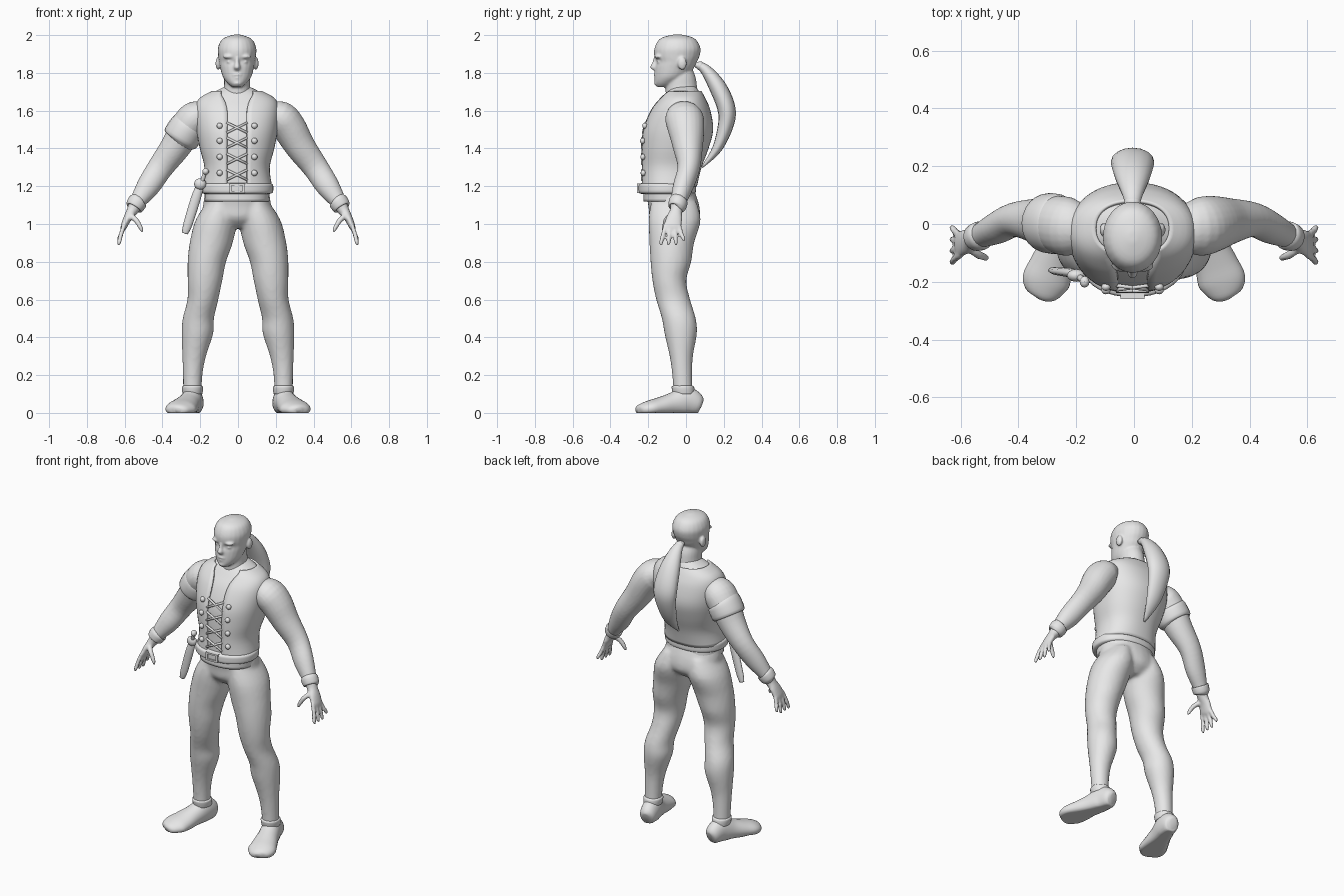
import bpy
import bmesh
from math import sin, cos, pi, asin
from mathutils import Vector

cube = bpy.data.objects.get("Cube")
if cube:
    bpy.data.objects.remove(cube, do_unlink=True)

grey = bpy.data.materials.new("plain grey")
grey.use_nodes = True
grey.diffuse_color = (0.8, 0.8, 0.8, 1)
grey.node_tree.nodes["Principled BSDF"].inputs["Base Color"].default_value = (0.8, 0.8, 0.8, 1)

MID = -0.005  # centre line of head and torso


def spline(rows, steps):
    """Catmull-Rom interpolation of whole section rows."""
    out, last = [], len(rows) - 1
    for i in range(last):
        p0, p1, p2, p3 = (rows[min(max(i + k, 0), last)] for k in (-1, 0, 1, 2))
        for s in range(steps):
            t = s / steps
            out.append([b + 0.5 * t * (c - a + t * (2 * a - 5 * b + 4 * c - d + t * (3 * (b - c) + d - a)))
                        for a, b, c, d in zip(p0, p1, p2, p3)])
    return out + [list(rows[last])]


def add_tube(bm, rows, hint, flat, sides, steps, power, gapped):
    """Skin one run of oval sections (x, y, z, half width, half depth[, gap angle])."""
    secs = spline(rows, steps)
    pts = [Vector(s[:3]) for s in secs]
    rings = []
    for i, s in enumerate(secs):
        along = pts[min(i + 1, len(pts) - 1)] - pts[max(i - 1, 0)]
        t = Vector((0, 0, 1)) if flat else along.normalized()
        v = t.cross(hint).normalized()
        u = v.cross(t)
        gap = s[5] if gapped else 0
        ring = []
        for k in range(sides + 1 if gapped else sides):
            ang = -pi / 2 + gap + (2 * pi - 2 * gap) * k / sides
            c, d = cos(ang), sin(ang)
            c = abs(c) ** power * (1 if c > 0 else -1)
            d = abs(d) ** power * (1 if d > 0 else -1)
            ring.append(bm.verts.new(pts[i] + u * c * max(s[3], 0.001) + v * d * max(s[4], 0.001)))
        rings.append(ring)
    for r, q in zip(rings, rings[1:]):
        for k in range(sides):
            n = (k + 1) % len(r)
            bm.faces.new((r[k], r[n], q[n], q[k]))
    if not gapped:
        bm.faces.new(rings[0][::-1])
        bm.faces.new(rings[-1])


def loft(name, paths, hint=(1, 0, 0), flat=False, sides=24, steps=4, power=1.0,
         gapped=False, voxel=0, floor=False):
    bm = bmesh.new()
    for rows in paths:
        add_tube(bm, rows, Vector(hint), flat, sides, steps, power, gapped)
    if floor:
        for v in bm.verts:
            v.co.z = max(v.co.z, 0)
    bmesh.ops.recalc_face_normals(bm, faces=bm.faces)
    return finish(name, bm, voxel)


def finish(name, bm, voxel=0, smooth=True):
    mesh = bpy.data.meshes.new(name)
    bm.to_mesh(mesh)
    bm.free()
    mesh.materials.append(grey)
    obj = bpy.data.objects.new(name, mesh)
    bpy.context.collection.objects.link(obj)
    if smooth:
        mesh.shade_smooth()
    if voxel:  # melt overlapping volumes into one skin
        melt = obj.modifiers.new("melt", 'REMESH')
        melt.mode = 'VOXEL'
        melt.voxel_size = voxel
        melt.use_smooth_shade = True
        relax = obj.modifiers.new("relax", 'SMOOTH')
        relax.iterations = 4
    return obj


def stack(rows, x=MID):
    """Rows of (z, y, half width, half depth) on a vertical line."""
    return [(x, y, z, a, b) for z, y, a, b in rows]


def blob(x, y, z, a, b, c):
    return [(x, y, z + c * sin(t * pi / 8), a * cos(t * pi / 8), b * cos(t * pi / 8)) for t in range(-4, 5)]


def rod(p, q, r):
    return [(*p, r, r), (*q, r, r)]


def flip(rows, s):
    return [(s * r[0], *r[1:]) for r in rows]


# Torso and the open vest around it
TORSO = [(1.12, -.085, .17, .14), (1.2, -.09, .172, .135), (1.3, -.078, .16, .147),
         (1.4, -.06, .184, .166), (1.5, -.043, .203, .174), (1.6, -.03, .21, .146),
         (1.66, -.02, .19, .112), (1.7, -.015, .12, .085), (1.73, -.01, .06, .06)]
torso = loft("torso", [stack(TORSO)], flat=True, sides=40, power=.88)
vest_rows = []
for z, y, a, b in TORSO[1:-1]:
    a, b = a + .007, b + .007
    opening = .052 + max(0, z - 1.6) * .3
    vest_rows.append((MID, y, z, a, b, asin((opening / a) ** (1 / .88))))
vest = loft("vest", [vest_rows], flat=True, sides=44, power=.88, gapped=True)
shell = vest.modifiers.new("cloth", 'SOLIDIFY')
shell.thickness = .012
shell.offset = 0

# Trousers: hips and both legs melted together
HIPS = [(1.19, -.09, .165, .13), (1.1, -.065, .18, .135), (1.03, -.06, .17, .13), (.98, -.06, .07, .08)]
LEG = [(.09, -.065, 1.12, .07, .12), (.115, -.06, 1.02, .11, .138), (.142, -.075, .9, .114, .118),
       (.165, -.08, .8, .102, .108), (.175, -.088, .7, .092, .09), (.186, -.068, .6, .082, .09),
       (.21, -.038, .5, .083, .09), (.215, -.028, .42, .084, .086), (.232, -.025, .3, .063, .062),
       (.24, -.02, .2, .052, .053), (.242, -.015, .08, .048, .05)]
loft("trousers", [stack(HIPS), LEG, flip(LEG, -1)], flat=True, voxel=.012)

# Shoes with cuffs
SHOE = [(.225, .08, .04, .02, .03), (.228, .065, .045, .045, .055), (.24, 0, .06, .056, .078),
        (.262, -.07, .045, .062, .062), (.285, -.14, .03, .075, .052), (.305, -.2, .02, .082, .044),
        (.315, -.245, .015, .055, .03), (.32, -.26, .012, .02, .015)]
CUFF = [(.1, -.012, .052, .058), (.125, -.015, .056, .06), (.14, -.017, .055, .058), (.145, -.017, .045, .047)]
# Arms with hands
ARM = [(.15, -.01, 1.58, .07, .06), (.22, -.01, 1.565, .1, .088), (.27, 0, 1.51, .098, .09),
       (.33, .01, 1.41, .08, .08), (.41, .015, 1.3, .06, .068), (.475, -.015, 1.2, .054, .062),
       (.53, -.04, 1.12, .042, .043), (.56, -.052, 1.07, .033, .03), (.585, -.062, 1.03, .043, .022),
       (.605, -.072, .985, .045, .017), (.61, -.075, .97, .03, .01)]
WRIST = [(.526, -.038, 1.125, .04, .04), (.53, -.04, 1.12, .05, .051), (.55, -.048, 1.088, .046, .047),
         (.553, -.05, 1.083, .03, .03)]
for side, s in (("left", 1), ("right", -1)):
    loft(side + "_shoe", [flip(SHOE, s)], floor=True)
    loft(side + "_shoe_cuff", [flip(stack(CUFF, .241), s)], flat=True)
    parts = [flip(ARM, s)]
    for k in range(4):  # fingers fan out from the palm
        y, fan = -.038 - .023 * k, (k - 1.5) * -.016
        drop = .02 if k == 0 else 0
        finger = [(.6, y, 1.0, .012, .012), (.618, y + fan * .5, .95, .012, .012),
                  (.628, y + fan, .905 + drop, .011, .011), (.632, y + fan, .885 + drop, .006, .006)]
        parts.append(flip(finger, s))
    thumb = [(.575, -.075, 1.05, .016, .016), (.54, -.105, 1.02, .015, .014),
             (.515, -.115, .98, .012, .012), (.507, -.12, .955, .006, .006)]
    parts.append(flip(thumb, s))
    loft(side + "_arm", parts, hint=(0, 1, 0), voxel=.007)
    loft(side + "_wristband", [flip(WRIST, s)], hint=(0, 1, 0))

# Sleeve edge on the right upper arm
SLEEVE = [(-.255, 0, 1.53, .09, .085), (-.27, 0, 1.51, .104, .096), (-.305, .005, 1.45, .1, .097),
          (-.31, .006, 1.442, .07, .07)]
loft("right_sleeve", [SLEEVE], hint=(0, 1, 0))

# Head, neck and face
HEAD = [(1.725, -.118, .025, .036), (1.745, -.105, .05, .06), (1.78, -.08, .076, .086),
        (1.83, -.06, .09, .104), (1.86, -.05, .096, .108), (1.89, -.048, .1, .12), (1.93, -.045, .102, .122),
        (1.97, -.045, .086, .103), (1.99, -.045, .058, .074), (2.003, -.045, .015, .02)]
NECK = [(1.66, -.02, .085, .085), (1.72, -.025, .07, .084), (1.78, -.03, .068, .08), (1.84, -.035, .06, .06)]
NOSE = [(1.885, -.158, .01, .012), (1.855, -.162, .012, .016), (1.83, -.166, .018, .024), (1.815, -.16, .015, .015)]
face = [stack(HEAD), stack(NECK), stack(NOSE),
        blob(MID, -.152, 1.79, .03, .021, .007), blob(MID, -.15, 1.774, .026, .02, .007),
        blob(MID, -.145, 1.745, .028, .024, .015)]
for s in (-1, 1):
    face += [blob(MID + s * .04, -.142, 1.886, .034, .024, .012),
             blob(MID + s * .04, -.138, 1.858, .016, .016, .009),
             blob(MID + s * .1, -.02, 1.85, .014, .024, .034)]
loft("head", face, flat=True, voxel=.006)

# Long tied hair
TAIL = [(MID, .05, 1.845, .02, .015), (MID, .1, 1.82, .035, .028), (MID, .165, 1.73, .062, .045),
        (MID, .212, 1.62, .075, .048), (MID, .212, 1.53, .067, .042), (MID, .165, 1.4, .045, .026),
        (MID, .085, 1.3, .006, .005)]
loft("hair_tail", [TAIL], sides=16)
loft("hair_tie", [blob(MID, .075, 1.837, .028, .022, .024)], flat=True)

# Belt and buckle
BELT = [(1.158, -.1, .165, .13), (1.166, -.1, .188, .15), (1.19, -.1, .192, .153),
        (1.21, -.1, .188, .15), (1.218, -.1, .165, .13)]
loft("belt", [stack(BELT)], flat=True, sides=40, power=.92)
bm = bmesh.new()
for x, z, w, h in ((-.035, 0, .012, .05), (.035, 0, .012, .05), (0, .02, .07, .01), (0, -.02, .07, .01)):
    made = bmesh.ops.create_cube(bm, size=1)["verts"]
    bmesh.ops.scale(bm, verts=made, vec=(w, .02, h))
    bmesh.ops.translate(bm, verts=made, vec=(MID + x, -.25, 1.19 + z))
finish("buckle", bm, smooth=False)

# Crossed laces and studs laid on the chest
bpy.context.view_layer.update()


def on_chest(obj, x, z, lift):
    hit, point, _, _ = obj.ray_cast(Vector((x, -2, z)), Vector((0, 1, 0)))
    return Vector((x, (point.y if hit else -.2) - lift, z))


laces, studs = [], []
for z in (1.26, 1.345, 1.43, 1.51):
    for s in (-1, 1):
        ends = [on_chest(torso, MID + s * k * .055, z + k * .027, .012) for k in (-1, 1)]
        laces.append(rod(*ends, .0065))
        spot = on_chest(vest, MID + s * .092, z + .01, .006)
        studs.append(blob(*spot, .016, .014, .016))
loft("laces", laces, sides=8, steps=1)
loft("studs", studs, flat=True, sides=12, steps=1)

# Sheathed dagger on the right hip
SHEATH = [(-.205, -.17, 1.19, .014, .022), (-.225, -.168, 1.13, .016, .026),
          (-.265, -.163, 1.0, .014, .024), (-.282, -.16, .95, .01, .016)]
loft("sheath", [SHEATH], hint=(0, 1, 0), sides=12)
loft("dagger_hilt", [rod((-.205, -.17, 1.18), (-.172, -.198, 1.28), .011)], sides=10)
loft("dagger_fittings", [blob(-.2, -.178, 1.212, .032, .022, .03), blob(-.171, -.2, 1.278, .017, .02, .018)],
     flat=True, sides=12)
